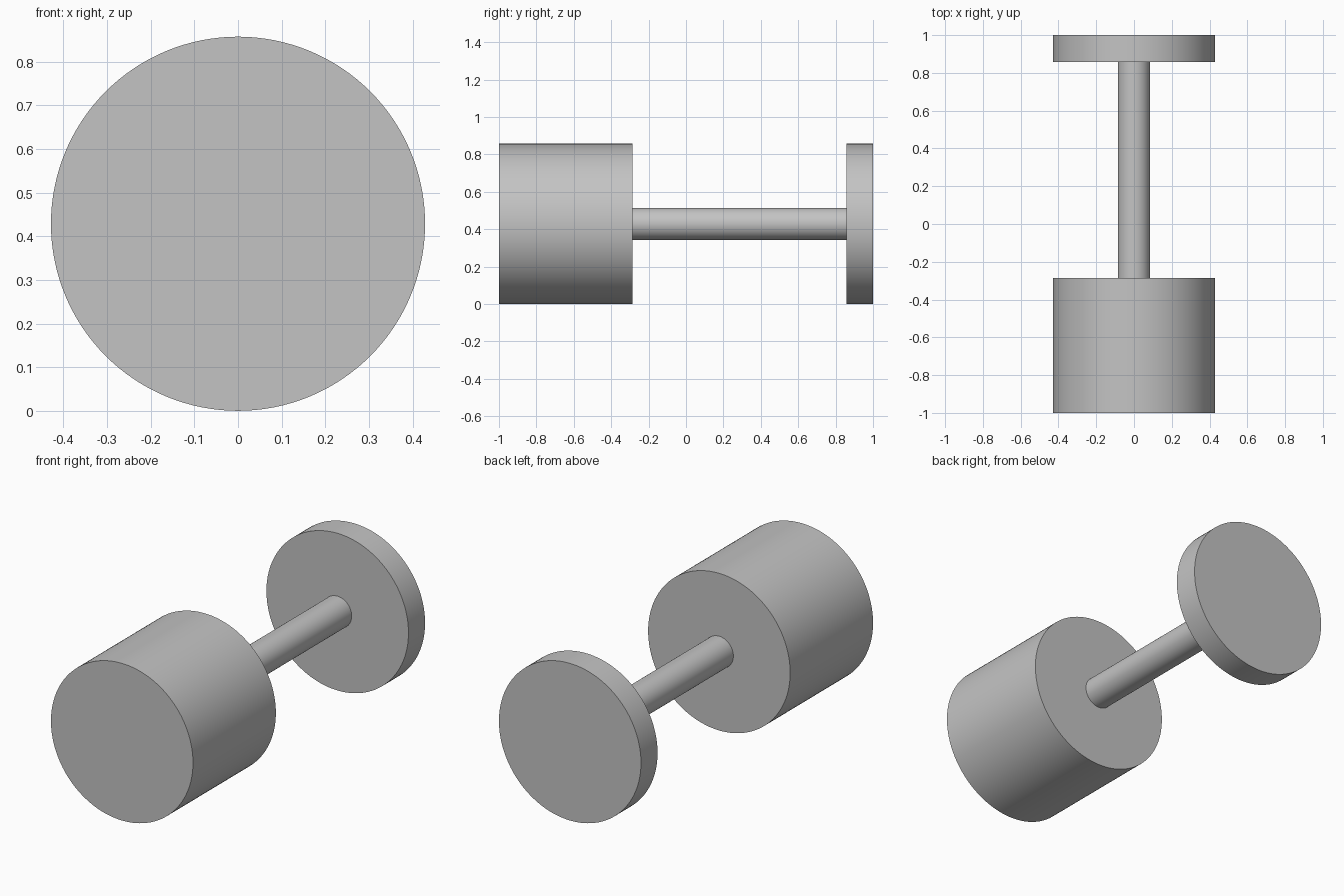
import bpy
import math

cube = bpy.data.objects.get("Cube")
if cube:
    bpy.data.objects.remove(cube, do_unlink=True)

RADIUS = 3 / 7

# Single plain grey for every part
grey = bpy.data.materials.new("plain_grey")
grey.use_nodes = True
colour = (0.55, 0.55, 0.55, 1)
grey.diffuse_color = colour
grey.node_tree.nodes["Principled BSDF"].inputs["Base Color"].default_value = colour


def cylinder_along_y(name, radius, y_start, y_end):
    """Capped round bar lying along y on the common axis."""
    bpy.ops.mesh.primitive_cylinder_add(
        vertices=128, radius=radius, depth=y_end - y_start,
        location=(0, (y_start + y_end) / 2, RADIUS),
        rotation=(math.pi / 2, 0, 0))
    part = bpy.context.object
    part.name = name
    part.data.materials.append(grey)
    bpy.ops.object.shade_smooth_by_angle(angle=math.radians(30))
    return part


# Thick front drum, thin rear disc and the rod joining them
drum_back, disc_front = -2 / 7, 6 / 7
cylinder_along_y("front_drum", RADIUS, -1, drum_back)
cylinder_along_y("connecting_rod", RADIUS / 5, drum_back, disc_front)
cylinder_along_y("rear_disc", RADIUS, disc_front, 1)
